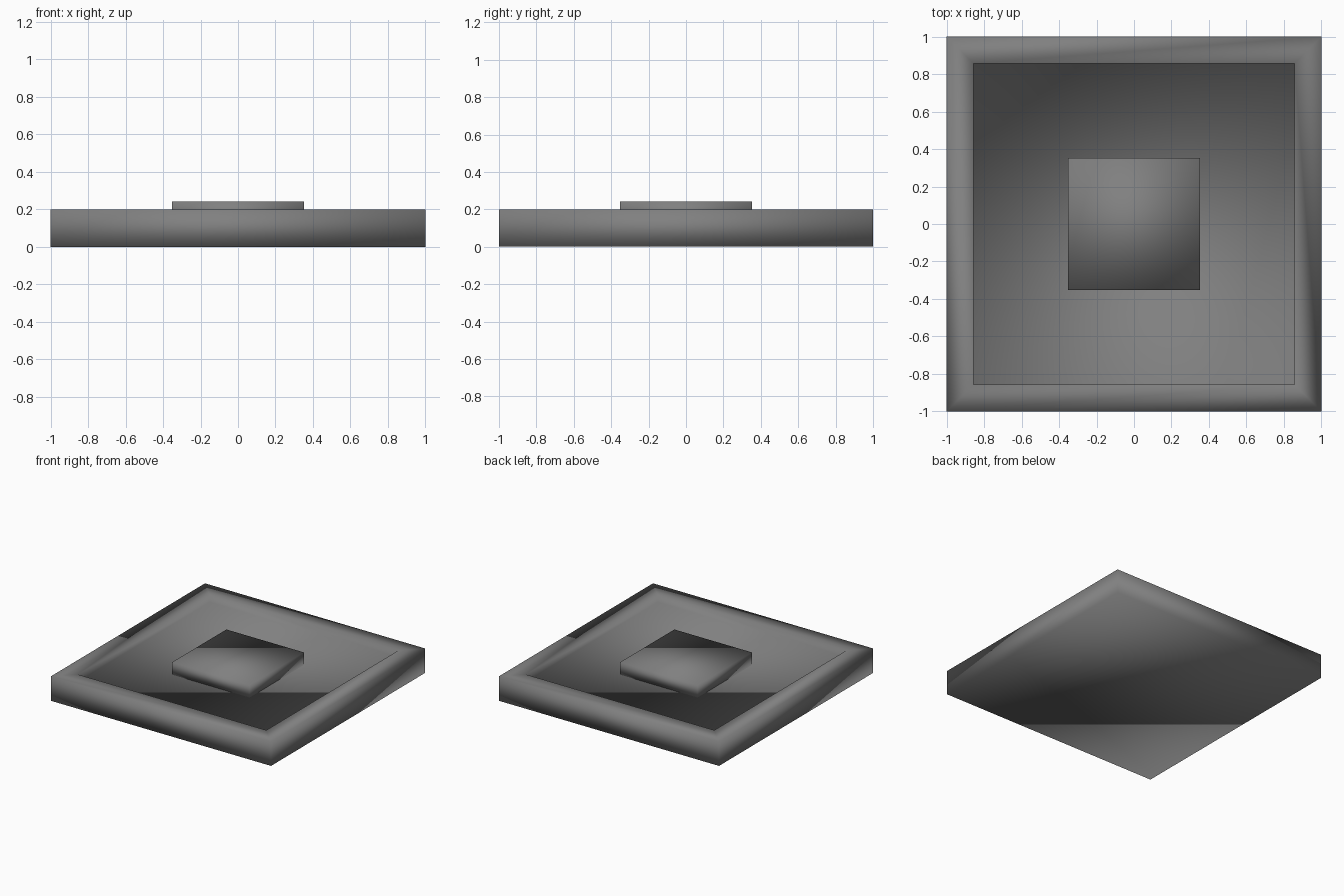
import bpy, bmesh
from mathutils import Matrix

cube = bpy.data.objects.get("Cube")
if cube:
    bpy.data.objects.remove(cube, do_unlink=True)

# Single grey material
grey = bpy.data.materials.new("mid grey")
grey.use_nodes = True
colour = (0.216, 0.216, 0.216, 1.0)
grey.diffuse_color = colour
grey.node_tree.nodes["Principled BSDF"].inputs["Base Color"].default_value = colour

SLAB_TOP, FLOOR, PAD_TOP = 0.2, 0.14, 0.242


def box(bm, width, z0, z1):
    """Add a square box centred on the z axis."""
    m = Matrix.Translation((0, 0, (z0 + z1) / 2)) @ Matrix.Diagonal((width, width, z1 - z0, 1))
    bmesh.ops.create_cube(bm, size=1, matrix=m)


def finish(bm, name):
    """Turn the bmesh into a fully smooth-shaded object."""
    bmesh.ops.recalc_face_normals(bm, faces=bm.faces)
    for f in bm.faces:
        f.smooth = True
    mesh = bpy.data.meshes.new(name)
    bm.to_mesh(mesh)
    bm.free()
    mesh.materials.append(grey)
    obj = bpy.data.objects.new(name, mesh)
    bpy.context.collection.objects.link(obj)
    return obj


# Square tray: slab with an inset top pushed down to leave a raised rim
bm = bmesh.new()
box(bm, 2.0, 0, SLAB_TOP)
top = max(bm.faces, key=lambda f: f.calc_center_median().z)
bmesh.ops.inset_region(bm, faces=[top], thickness=0.203)
floor = bmesh.ops.extrude_discrete_faces(bm, faces=[top])["faces"][0]
# join the floor to the rim with four vertical walls
rim = [e for e in bm.edges if e.is_boundary]
bmesh.ops.translate(bm, verts=floor.verts, vec=(0, 0, FLOOR - SLAB_TOP))
if rim:
    bmesh.ops.bridge_loops(bm, edges=rim)
finish(bm, "tray")

# Raised square pad in the middle of the floor
bm = bmesh.new()
box(bm, 0.704, FLOOR, PAD_TOP)
finish(bm, "centre_pad")
